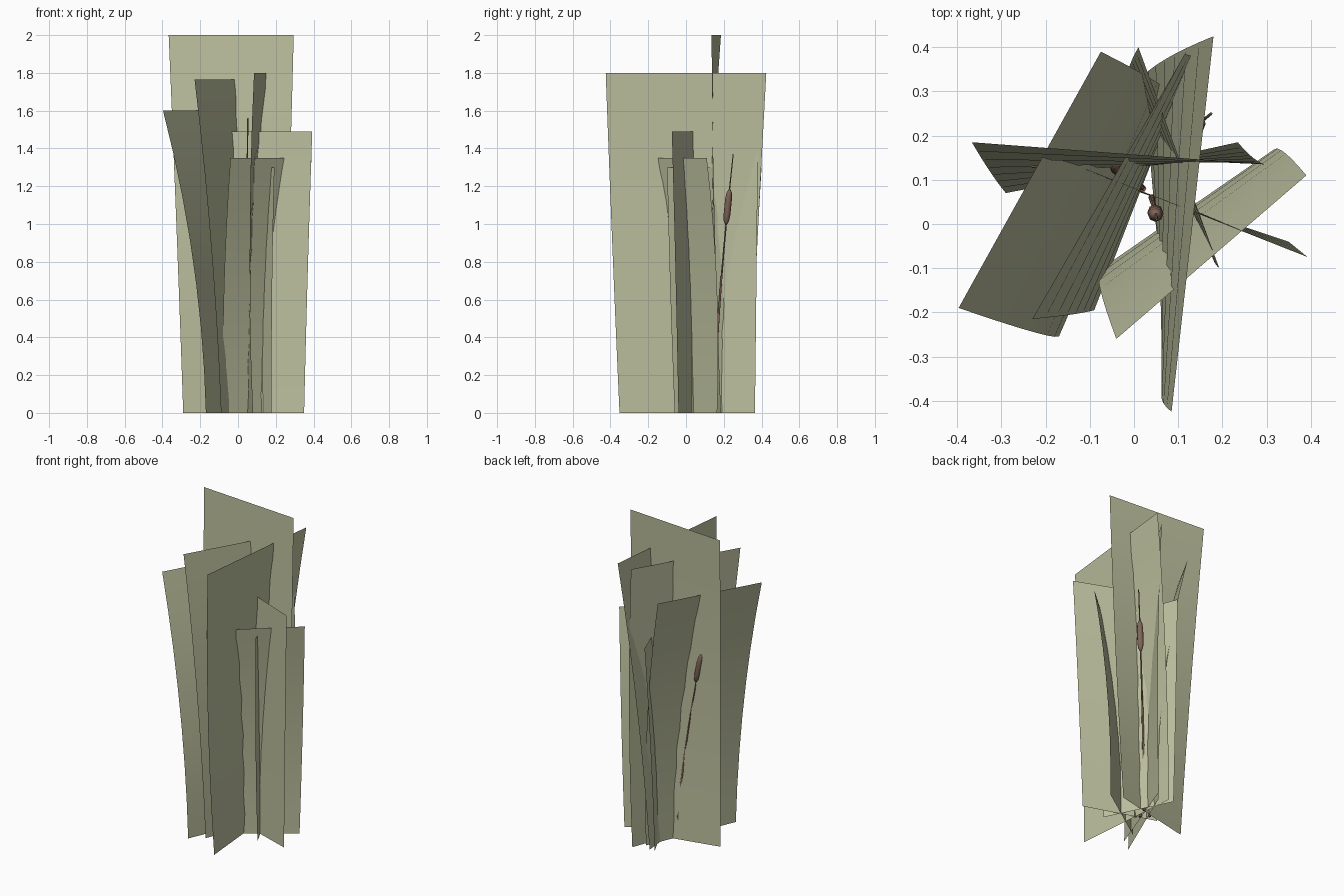
import bpy, bmesh, math
from mathutils import Vector

if "Cube" in bpy.data.objects:
    bpy.data.objects.remove(bpy.data.objects["Cube"])


def material(name, color):
    m = bpy.data.materials.new(name)
    m.diffuse_color = color
    m.use_nodes = True
    m.node_tree.nodes["Principled BSDF"].inputs["Base Color"].default_value = m.diffuse_color
    return m


LEAF = material("leaf_green", (0.51, 0.53, 0.345, 1))
BROWN = material("seed_brown", (0.22, 0.13, 0.095, 1))


def finish(name, bm, mat):
    me = bpy.data.meshes.new(name)
    bm.to_mesh(me)
    bm.free()
    ob = bpy.data.objects.new(name, me)
    bpy.context.collection.objects.link(ob)
    me.materials.append(mat)
    for p in me.polygons:
        p.use_smooth = True
    return ob


# Leaf sheet: bottom edge a-b bends outward to top edge c-d
def leaf_sheet(name, height, a, b, c, d, rows=7):
    a, b, c, d = (Vector(p) for p in (a, b, c, d))
    bm = bmesh.new()
    prev = None
    for i in range(rows + 1):
        t = i / rows
        mid = ((a + b) / 2).lerp((c + d) / 2, t * t)
        half = ((b - a) / 2).lerp((d - c) / 2, t)
        row = [bm.verts.new((*(mid + half * s), height * t)) for s in (-1, 1)]
        if prev:
            bm.faces.new((prev[0], prev[1], row[1], row[0]))
        prev = row
    return finish(name, bm, LEAF)


# Round tube through rings of (x, y, z, radius)
def tube(name, rings, mat, sides=6):
    bm = bmesh.new()
    prev = None
    for x, y, z, r in rings:
        row = [bm.verts.new((x + r * math.cos(k * math.tau / sides),
                             y + r * math.sin(k * math.tau / sides), z))
               for k in range(sides)]
        if prev:
            for k in range(sides):
                n = (k + 1) % sides
                bm.faces.new((prev[k], prev[n], row[n], row[k]))
        else:
            bm.faces.new(row[::-1])
        prev = row
    bm.faces.new(prev)
    return finish(name, bm, mat)


# Crossed leaf sheets
leaf_sheet("leaf_left", 1.60, (-.17, -.255), (.07, .30), (-.397, -.19), (-.075, .39))
leaf_sheet("leaf_left_inner", 1.765, (-.09, -.195), (.12, .365), (-.23, -.215), (.115, .385))
leaf_sheet("leaf_tall_back", 2.00, (-.29, .07), (.235, .185), (-.367, .185), (.295, .135))
leaf_sheet("leaf_front", 1.35, (-.08, -.105), (.315, .165), (-.04, -.26), (.39, .11))
leaf_sheet("leaf_right", 1.49, (-.085, .105), (.35, -.04), (-.11, .125), (.393, -.075))
leaf_sheet("leaf_deep", 1.80, (.08, -.352), (.02, .335), (.085, -.425), (.18, .425))
leaf_sheet("leaf_short", 1.30, (-.015, .335), (.178, -.06), (.01, .40), (.193, -.10))


# Seed stalk: curved stem with a spindle head and thin tip
def stalk(name, base, tip, head_z):
    b, e = Vector(base), Vector(tip)

    def at(z):
        t = z / e.z
        s = t ** 1.5
        return b.x + (e.x - b.x) * s, b.y + (e.y - b.y) * s, z

    tube(name + "_stem", [(*at(e.z * i / 8), .008 - .005 * i / 8) for i in range(9)], BROWN)
    shape = [(-.095, .004), (-.075, .014), (-.04, .018), (.04, .018), (.075, .014), (.095, .004)]
    tube(name + "_seed_head", [(*at(head_z + dz), r) for dz, r in shape], BROWN, 8)


stalk("stalk_right", (.05, .15, 0), (.175, .25, 1.37), 1.09)
stalk("stalk_middle", (.04, .06, 0), (.052, .01, 1.56), 1.24)
stalk("stalk_left", (.02, .08, 0), (-.06, .15, 1.21), .935)
stalk("stalk_back", (-.02, .115, 0), (-.23, .13, 1.36), 1.12)
